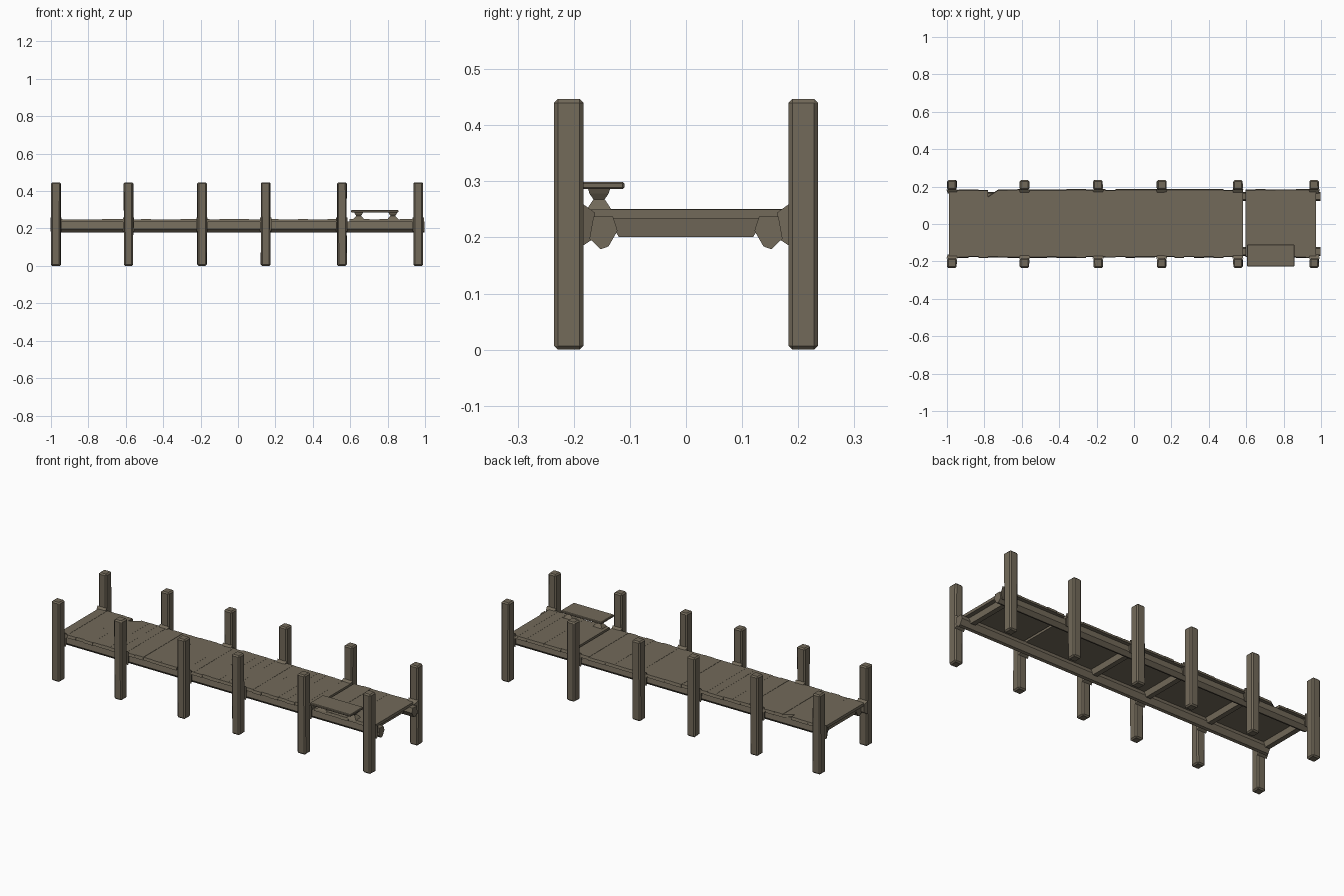
import bpy, bmesh, random
from mathutils import Matrix

if "Cube" in bpy.data.objects:
    bpy.data.objects.remove(bpy.data.objects["Cube"])

random.seed(4)
wood = bpy.data.materials.new("weathered_wood")
wood.diffuse_color = (0.171, 0.144, 0.102, 1)
wood.use_nodes = True
wood.node_tree.nodes["Principled BSDF"].inputs["Base Color"].default_value = wood.diffuse_color


def finish(name, bm, bevel=0.0):
    bmesh.ops.recalc_face_normals(bm, faces=bm.faces)
    me = bpy.data.meshes.new(name)
    bm.to_mesh(me)
    bm.free()
    ob = bpy.data.objects.new(name, me)
    bpy.context.collection.objects.link(ob)
    me.materials.append(wood)
    if bevel:
        mod = ob.modifiers.new("bevel", 'BEVEL')
        mod.width = bevel
        mod.segments = 1
    return ob


def add_box(bm, x0, x1, y0, y1, z0, z1):
    m = Matrix.Translation(((x0 + x1) / 2, (y0 + y1) / 2, (z0 + z1) / 2))
    m = m @ Matrix.Diagonal((x1 - x0, y1 - y0, z1 - z0, 1))
    return bmesh.ops.create_cube(bm, size=1, matrix=m)["verts"]


def loft(name, rings):
    """Skin a list of closed point rings and cap both ends."""
    bm = bmesh.new()
    vs = [[bm.verts.new(p) for p in r] for r in rings]
    n = len(vs[0])
    for a, b in zip(vs, vs[1:]):
        for i in range(n):
            bm.faces.new((a[i], a[(i + 1) % n], b[(i + 1) % n], b[i]))
    bm.faces.new(vs[0])
    bm.faces.new(vs[-1])
    return finish(name, bm)


def rect(cx, cy, z, hx, hy):
    return [(cx - hx, cy - hy, z), (cx + hx, cy - hy, z),
            (cx + hx, cy + hy, z), (cx - hx, cy + hy, z)]


post_x = [-0.973, -0.585, -0.192, 0.148, 0.555, 0.964]

# Upright posts with a flared bracket where each meets the deck
for s, side in ((-1, "front"), (1, "back")):
    for i, x in enumerate(post_x):
        bm = bmesh.new()
        vs = add_box(bm, x - 0.025, x + 0.025, s * 0.209 - 0.026, s * 0.209 + 0.026, 0, 0.447)
        for v in vs:
            v.co.x += random.uniform(-0.002, 0.002)
        finish(f"{side}_post_{i + 1}", bm, 0.007)
        hx = 0.03
        loft(f"{side}_bracket_{i + 1}", [
            [(x - hx, s * 0.184, 0.185), (x + hx, s * 0.184, 0.185),
             (x + hx, s * 0.184, 0.26), (x - hx, s * 0.184, 0.26)],
            [(x - 0.022, s * 0.162, 0.2), (x + 0.022, s * 0.162, 0.2),
             (x + 0.022, s * 0.162, 0.244), (x - 0.022, s * 0.162, 0.244)]])

# Long beams under both deck edges
profile = [(0.172, 0.198), (0.152, 0.179), (0.138, 0.184),
           (0.122, 0.212), (0.13, 0.237), (0.165, 0.237)]
for s, side in ((-1, "front"), (1, "back")):
    loft(f"{side}_beam", [[(x, s * y, z) for y, z in profile] for x in (-0.975, 0.997)])

# Cross beams under the deck
for i, x in enumerate((-0.955, -0.585, -0.192, 0.148, 0.93)):
    loft(f"cross_beam_{i + 1}", [rect(x, 0, 0.201, 0.014, 0.12),
                                 rect(x, 0, 0.238, 0.018, 0.14)])

# Deck planks laid crosswise, with one open gap and one broken end
def planks(name, x0, x1, count):
    bm = bmesh.new()
    w = (x1 - x0) / count
    for i in range(count):
        a, b = x0 + i * w, x0 + (i + 1) * w
        y0 = -0.18 + random.uniform(-0.003, 0.003)
        y1 = 0.185 + random.uniform(-0.003, 0.003)
        top = 0.2495 + random.uniform(-0.0008, 0.0008)
        vs = add_box(bm, a, b, y0, y1, 0.234, top)
        for v in vs:
            if v.co.z > 0.24:
                v.co.y *= 0.975
        # broken corner on the back edge
        if a < -0.74 < b:
            for v in vs:
                if v.co.y > 0 and v.co.x < (a + b) / 2:
                    v.co.y -= 0.035
    finish(name, bm)


planks("main_deck", -0.99, 0.583, 30)
planks("end_deck", 0.597, 0.972, 7)

# Bench seat on two hourglass legs
bm = bmesh.new()
add_box(bm, 0.605, 0.858, -0.227, -0.11, 0.286, 0.299)
finish("bench_seat", bm, 0.003)
for i, x in enumerate((0.645, 0.828)):
    loft(f"bench_leg_{i + 1}", [
        rect(x, -0.155, 0.246, 0.032, 0.024), rect(x, -0.155, 0.256, 0.024, 0.018),
        rect(x, -0.155, 0.268, 0.013, 0.010), rect(x, -0.155, 0.278, 0.02, 0.017),
        rect(x, -0.155, 0.288, 0.025, 0.02)])
